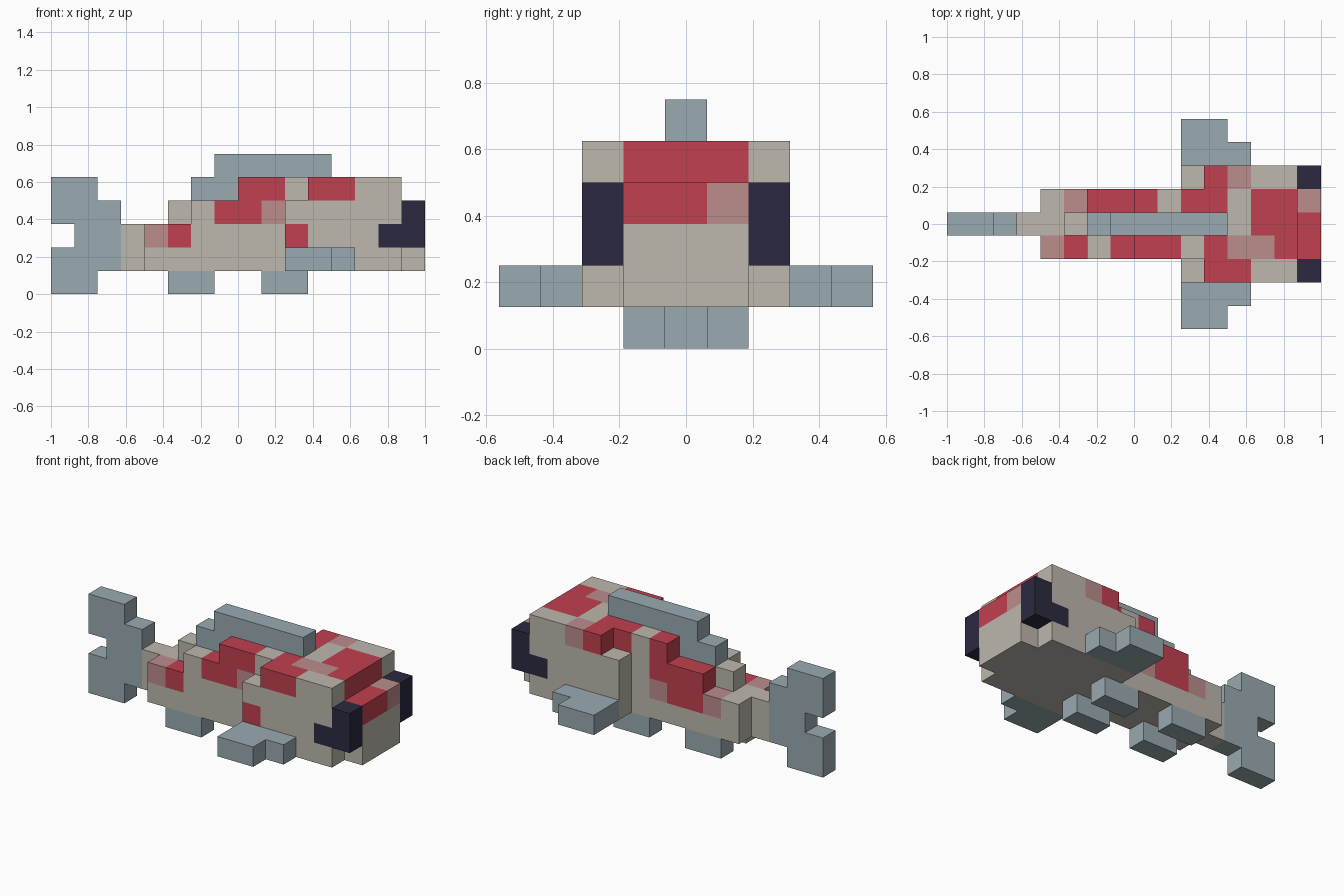
import bpy
import bmesh
from mathutils import Vector

cube = bpy.data.objects.get("Cube")
if cube:
    bpy.data.objects.remove(cube, do_unlink=True)

U = 0.125  # size of one block


def material(name, rgb):
    m = bpy.data.materials.new(name)
    m.use_nodes = True
    m.diffuse_color = (*rgb, 1)
    m.node_tree.nodes["Principled BSDF"].inputs["Base Color"].default_value = (*rgb, 1)
    return m


MATS = {
    "cream": material("cream scales", (0.509, 0.479, 0.418)),
    "red": material("red patch", (0.527, 0.051, 0.080)),
    "pink": material("pink patch", (0.503, 0.262, 0.262)),
    "grey": material("blue grey fin", (0.319, 0.402, 0.440)),
    "dark": material("dark eye", (0.023, 0.023, 0.051)),
}

# The six directions and the corners of a unit face for each
DIRS = [Vector(d) for d in ((1, 0, 0), (-1, 0, 0), (0, 1, 0), (0, -1, 0), (0, 0, 1), (0, 0, -1))]


def block_part(name, boxes):
    """Join boxes of blocks into one closed shell; later boxes repaint earlier ones.
    Each box is (colour, x range, y range, z range) in inclusive block numbers."""
    cells = {}
    for col, (x0, x1), (y0, y1), (z0, z1) in boxes:
        for x in range(x0, x1 + 1):
            for y in range(y0, y1 + 1):
                for z in range(z0, z1 + 1):
                    cells[x, y, z] = col
    colours = list(dict.fromkeys(cells.values()))
    bm = bmesh.new()
    for cell, col in cells.items():
        centre = Vector((cell[0] - 7.5, cell[1], cell[2] + 0.5)) * U
        for n in DIRS:
            if tuple(int(c + d) for c, d in zip(cell, n)) in cells:
                continue
            a = Vector((n.y, n.z, n.x))
            b = n.cross(a)
            corners = [centre + (n + a * s + b * t) * U / 2
                       for s, t in ((-1, -1), (1, -1), (1, 1), (-1, 1))]
            face = bm.faces.new([bm.verts.new(c) for c in corners])
            face.material_index = colours.index(col)
    # Weld the blocks and merge flat areas of one colour
    bmesh.ops.remove_doubles(bm, verts=bm.verts, dist=0.001)
    bmesh.ops.dissolve_limit(bm, angle_limit=0.01, verts=bm.verts, edges=bm.edges,
                             delimit={'MATERIAL'})
    bmesh.ops.recalc_face_normals(bm, faces=bm.faces)
    mesh = bpy.data.meshes.new(name)
    bm.to_mesh(mesh)
    bm.free()
    for c in colours:
        mesh.materials.append(MATS[c])
    obj = bpy.data.objects.new(name, mesh)
    bpy.context.collection.objects.link(obj)
    return obj


# Rear body: stepped trunk narrowing to the tail, with side patches
block_part("body", [
    ("cream", (3, 3), (0, 0), (1, 2)),
    ("cream", (4, 9), (-1, 1), (1, 2)),
    ("cream", (5, 5), (0, 0), (3, 3)),
    ("cream", (6, 9), (-1, 1), (3, 3)),
    ("cream", (8, 9), (-1, 1), (4, 4)),
    # right side patches
    ("pink", (4, 4), (-1, -1), (2, 2)),
    ("red", (5, 5), (-1, -1), (2, 2)),
    ("red", (7, 8), (-1, -1), (3, 3)),
    ("pink", (9, 9), (-1, -1), (3, 3)),
    ("red", (8, 9), (-1, -1), (4, 4)),
    # left side patches
    ("pink", (5, 5), (1, 1), (2, 2)),
    ("red", (6, 7), (1, 1), (2, 3)),
    ("pink", (8, 8), (1, 1), (2, 2)),
    ("red", (8, 8), (1, 1), (3, 4)),
])

# Head: wide block with a notched crown, a nose and patches
block_part("head", [
    ("cream", (10, 14), (-2, 2), (1, 1)),
    ("cream", (10, 13), (-2, 2), (2, 2)),
    ("cream", (14, 14), (-1, 1), (2, 2)),
    ("cream", (10, 14), (-2, 2), (3, 3)),
    ("cream", (10, 14), (-1, 1), (4, 4)),
    ("cream", (11, 14), (-2, 2), (4, 4)),
    ("cream", (15, 15), (-1, 1), (1, 2)),
    ("red", (15, 15), (-1, 0), (3, 3)),
    ("pink", (15, 15), (1, 1), (3, 3)),
    # crown
    ("red", (13, 14), (-1, 1), (4, 4)),
    ("red", (10, 11), (1, 1), (4, 4)),
    ("red", (11, 11), (2, 2), (4, 4)),
    ("pink", (12, 12), (2, 2), (4, 4)),
    ("red", (11, 12), (-2, -2), (4, 4)),
    ("red", (11, 11), (-1, -1), (4, 4)),
    ("pink", (12, 13), (-1, -1), (4, 4)),
    # right cheek
    ("red", (10, 10), (-2, -2), (2, 2)),
])

# Fins on the centre line
block_part("back_fin", [
    ("grey", (6, 7), (0, 0), (4, 4)),
    ("grey", (7, 11), (0, 0), (5, 5)),
])
block_part("tail_fin", [
    ("grey", (0, 1), (0, 0), (0, 1)),
    ("grey", (1, 2), (0, 0), (1, 3)),
    ("grey", (0, 1), (0, 0), (3, 4)),
])

# Paired eyes and fins
for side, s in (("left", 1), ("right", -1)):
    def row(y):
        return (s * y, s * y)
    block_part(side + "_eye", [
        ("dark", (15, 15), row(2), (2, 3)),
        ("dark", (14, 14), row(2), (2, 2)),
    ])
    block_part(side + "_side_fin", [
        ("grey", (10, 12), row(3), (1, 1)),
        ("grey", (10, 11), row(4), (1, 1)),
    ])
    block_part(side + "_front_belly_fin", [("grey", (9, 10), row(1), (0, 0))])
    block_part(side + "_rear_belly_fin", [("grey", (5, 6), row(1), (0, 0))])
